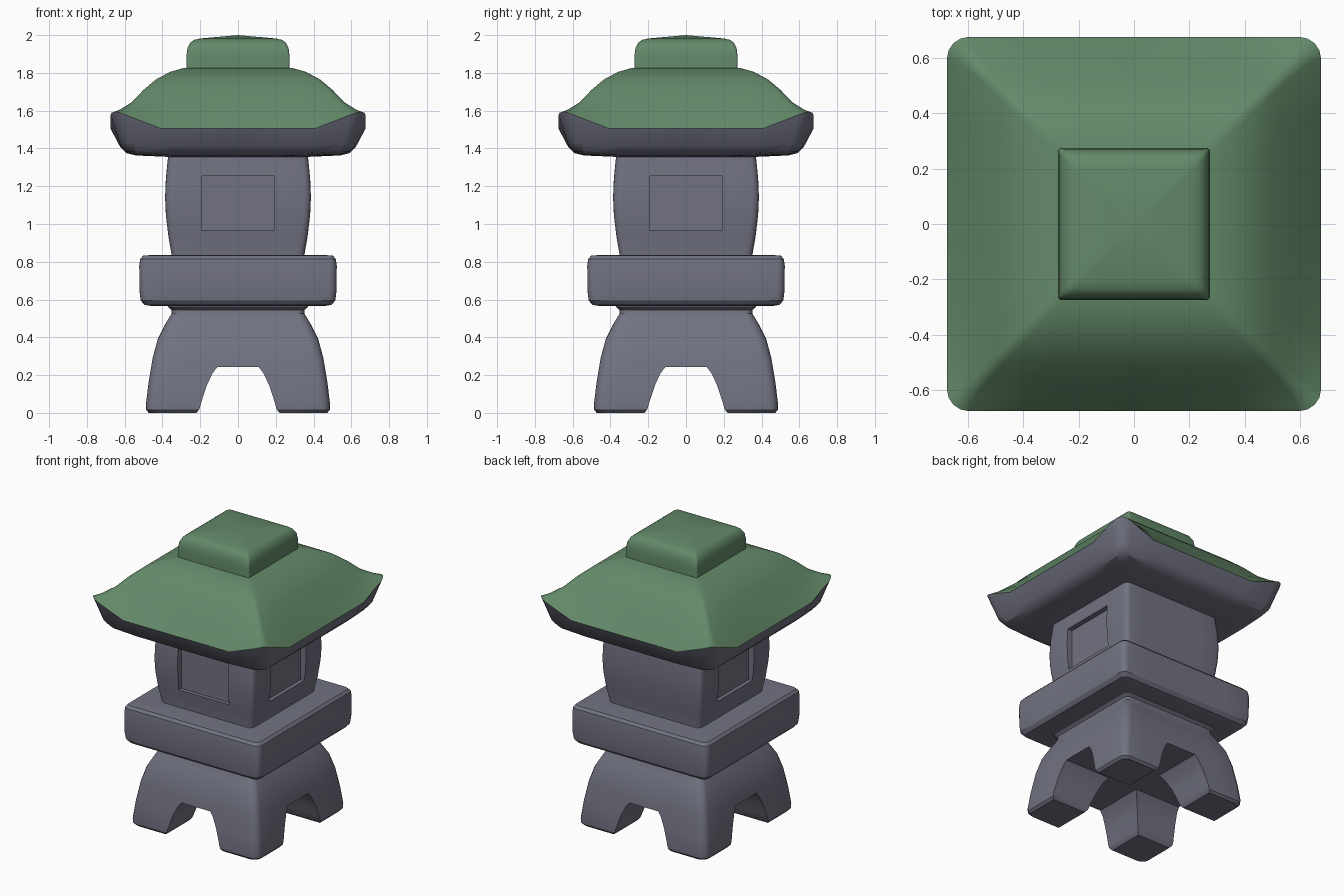
import bpy, bmesh, math
from mathutils import Matrix

if "Cube" in bpy.data.objects:
    bpy.data.objects.remove(bpy.data.objects["Cube"])


def material(name, rgb):
    m = bpy.data.materials.new(name)
    m.diffuse_color = (*rgb, 1)
    m.use_nodes = True
    m.node_tree.nodes["Principled BSDF"].inputs["Base Color"].default_value = m.diffuse_color
    return m


STONE = material("grey stone", (0.165, 0.17, 0.22))
MOSS = material("moss green", (0.125, 0.25, 0.14))


def add(name, bm, mats):
    bmesh.ops.recalc_face_normals(bm, faces=bm.faces)
    me = bpy.data.meshes.new(name)
    bm.to_mesh(me)
    bm.free()
    for m in mats:
        me.materials.append(m)
    ob = bpy.data.objects.new(name, me)
    bpy.context.collection.objects.link(ob)
    return ob


def smooth(ob, angle=32):
    bpy.ops.object.select_all(action='DESELECT')
    ob.select_set(True)
    bpy.context.view_layer.objects.active = ob
    bpy.ops.object.shade_smooth_by_angle(angle=math.radians(angle))


def ring(h, z, r, lift):
    """Rounded square of half width h, corners raised by lift."""
    pts = []
    for k in range(4):
        side = [(h, t * h) for t in (-0.6, 0, 0.6)]
        arc = [(h - r + r * math.cos(a), h - r + r * math.sin(a))
               for a in (math.pi / 8 * i for i in range(5))]
        for x, y in side + arc:
            u = min(abs(x), abs(y)) / h
            dz = lift * min(1, max(0, (u - 0.6) / 0.35))
            for _ in range(k):
                x, y = -y, x
            pts.append((x, y, z + dz))
    return pts


def loft(name, rows, mats=(STONE,), split=99, tip=None):
    """Stack of rounded squares (half width, z, radius[, lift]); bands from split on use material 2."""
    bm = bmesh.new()
    rings = [[bm.verts.new(p) for p in ring(*row, *([0] * (4 - len(row))))] for row in rows]
    n = len(rings[0])
    for b, (lo, hi) in enumerate(zip(rings, rings[1:])):
        for i in range(n):
            j = (i + 1) % n
            f = bm.faces.new((lo[i], lo[j], hi[j], hi[i]))
            f.material_index = int(b >= split)
    bm.faces.new(rings[0][::-1])
    if tip:
        v = bm.verts.new((0, 0, tip))
        for i in range(n):
            bm.faces.new((rings[-1][i], rings[-1][(i + 1) % n], v))
    else:
        bm.faces.new(rings[-1]).material_index = int(len(rows) > split)
    return add(name, bm, mats)


def prism(name, profile, y0, y1, turn):
    """Profile in x,z pushed from y0 to y1, then turned about z."""
    bm = bmesh.new()
    a, b = [[bm.verts.new((x, y, z)) for x, z in profile] for y in (y0, y1)]
    n = len(a)
    for i in range(n):
        j = (i + 1) % n
        bm.faces.new((a[i], a[j], b[j], b[i]))
    bm.faces.new(a[::-1])
    bm.faces.new(b)
    bmesh.ops.transform(bm, matrix=Matrix.Rotation(turn, 4, 'Z'), verts=bm.verts)
    ob = add(name, bm, (STONE,))
    ob.hide_render = True
    return ob


def cut(ob, cutter):
    mod = ob.modifiers.new("cut", 'BOOLEAN')
    mod.operation = 'DIFFERENCE'
    mod.solver = 'EXACT'
    mod.object = cutter
    bpy.context.view_layer.objects.active = ob
    bpy.ops.object.modifier_apply(modifier=mod.name)
    bpy.data.objects.remove(cutter)


# Four-legged base with arches through both directions
base = loft("legged_base", [
    (0.472, 0.0, 0.05), (0.486, 0.015, 0.05), (0.488, 0.04, 0.05), (0.475, 0.15, 0.05),
    (0.452, 0.29, 0.05), (0.425, 0.39, 0.05), (0.385, 0.47, 0.05), (0.352, 0.525, 0.04),
    (0.352, 0.545, 0.04), (0.37, 0.56, 0.04), (0.37, 0.60, 0.04)])
half = [(0.22, -0.05), (0.22, 0.0), (0.205, 0.018), (0.19, 0.07), (0.165, 0.145),
        (0.135, 0.21), (0.11, 0.242)]
arch = half + [(-x, z) for x, z in reversed(half)]
for turn in (0, math.pi / 2):
    cut(base, prism("arch_cutter", arch, -0.8, 0.8, turn))
smooth(base)

# Middle slab
smooth(loft("platform", [
    (0.46, 0.566, 0.03), (0.495, 0.572, 0.035), (0.515, 0.595, 0.04), (0.521, 0.64, 0.04),
    (0.523, 0.78, 0.04), (0.518, 0.815, 0.04), (0.502, 0.832, 0.035), (0.46, 0.836, 0.03)]))

# Lamp house with recessed windows on front, left and right
house = loft("lamp_house", [
    (0.352, 0.81, 0.035), (0.352, 0.84, 0.035), (0.368, 0.93, 0.035), (0.382, 1.05, 0.035),
    (0.386, 1.14, 0.035), (0.382, 1.24, 0.035), (0.372, 1.34, 0.035), (0.37, 1.39, 0.035)])
window = [(-0.192, 0.967), (0.192, 0.967), (0.192, 1.255), (-0.192, 1.255)]
for turn in (-math.pi / 2, 0, math.pi / 2):
    cut(house, prism("window_cutter", window, -0.6, -0.345, turn))
smooth(house)

# Roof: stone eaves below, moss green above, corners turned up
smooth(loft("roof", [
    (0.36, 1.355, 0.03), (0.54, 1.363, 0.05, 0.006), (0.59, 1.375, 0.06, 0.01),
    (0.625, 1.41, 0.07, 0.02), (0.675, 1.505, 0.08, 0.09),
    (0.63, 1.56, 0.05, 0.045), (0.565, 1.635, 0.035, 0.008), (0.50, 1.71, 0.03),
    (0.435, 1.765, 0.03), (0.36, 1.805, 0.025), (0.29, 1.825, 0.02),
    (0.24, 1.83, 0.02)], (STONE, MOSS), split=4))

# Cap with a low pyramid top
smooth(loft("roof_cap", [
    (0.274, 1.80, 0.012), (0.273, 1.89, 0.012), (0.268, 1.93, 0.015), (0.253, 1.96, 0.02),
    (0.232, 1.975, 0.02), (0.20, 1.982, 0.02)], (MOSS,), tip=2.0))
